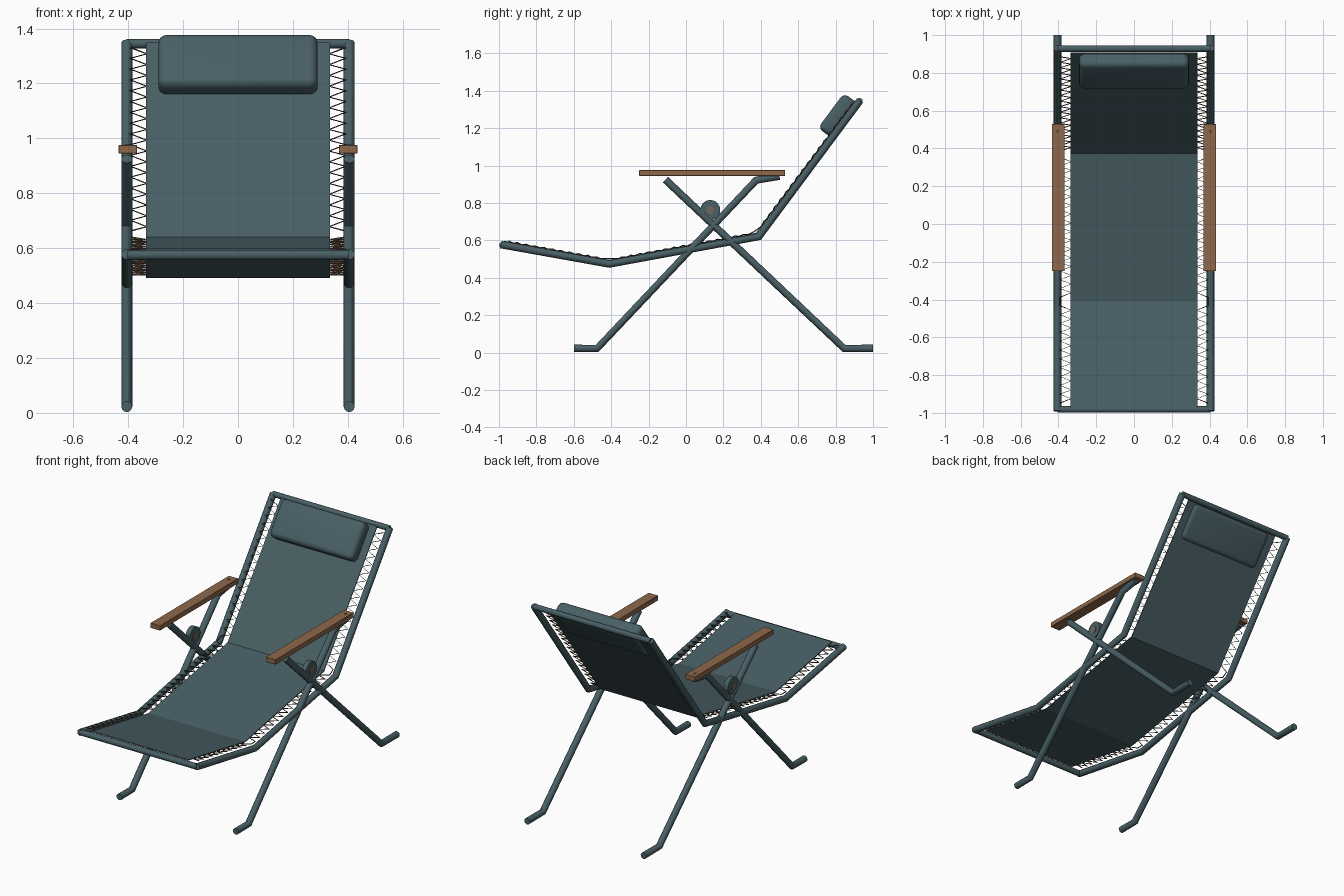
import bpy, bmesh, math
from mathutils import Vector, Matrix

cube = bpy.data.objects.get("Cube")
if cube:
    bpy.data.objects.remove(cube, do_unlink=True)


def material(name, rgb):
    m = bpy.data.materials.new(name)
    m.use_nodes = True
    m.diffuse_color = (*rgb, 1)
    m.node_tree.nodes["Principled BSDF"].inputs["Base Color"].default_value = (*rgb, 1)
    return m


TEAL = material("dark teal", (0.065, 0.115, 0.13))
WOOD = material("warm wood", (0.27, 0.14, 0.07))
CORD = material("brown cord", (0.10, 0.065, 0.04))
METAL = material("bronze metal", (0.17, 0.13, 0.10))

SIDE_X = 0.405
FABRIC_X = 0.335
TUBE = 0.02


def finish(obj, mat, smooth=True):
    obj.data.materials.clear()
    obj.data.materials.append(mat)
    bpy.ops.object.select_all(action='DESELECT')
    obj.select_set(True)
    bpy.context.view_layer.objects.active = obj
    if smooth:
        bpy.ops.object.shade_smooth_by_angle(angle=math.radians(40))
    return obj


def tube(name, points, radius, mat, resolution=4):
    """Round tube along a polyline, converted to a mesh."""
    curve = bpy.data.curves.new(name, 'CURVE')
    curve.dimensions = '3D'
    curve.bevel_depth = radius
    curve.bevel_resolution = resolution
    curve.use_fill_caps = True
    spline = curve.splines.new('POLY')
    spline.points.add(len(points) - 1)
    for p, co in zip(spline.points, points):
        p.co = (*co, 1)
    obj = bpy.data.objects.new(name, curve)
    bpy.context.collection.objects.link(obj)
    bpy.ops.object.select_all(action='DESELECT')
    obj.select_set(True)
    bpy.context.view_layer.objects.active = obj
    bpy.ops.object.convert(target='MESH')
    return finish(bpy.context.object, mat)


def box(name, center, size, mat, bevel, segments, tilt=0):
    """Bevelled box, tilted about the x axis."""
    bm = bmesh.new()
    bmesh.ops.create_cube(bm, size=1, matrix=Matrix.Diagonal((*size, 1)))
    bmesh.ops.bevel(bm, geom=bm.edges[:], offset=bevel, segments=segments,
                    profile=0.5, affect='EDGES')
    mesh = bpy.data.meshes.new(name)
    bm.to_mesh(mesh)
    bm.free()
    obj = bpy.data.objects.new(name, mesh)
    bpy.context.collection.objects.link(obj)
    obj.location = center
    obj.rotation_euler.x = tilt
    return finish(obj, mat)


def disc(name, center, radius, depth, mat, axis='X'):
    turn = (0, math.pi / 2, 0) if axis == 'X' else (0, 0, 0)
    bpy.ops.mesh.primitive_cylinder_add(vertices=32, radius=radius, depth=depth,
                                        location=center, rotation=turn)
    bpy.context.object.name = name
    return finish(bpy.context.object, mat)


# Side profiles as (y, z)
FRAME = [(-0.99, 0.578), (-0.41, 0.474), (0.39, 0.62), (0.93, 1.348)]
FABRIC = [(-0.972, 0.595), (-0.41, 0.494), (0.376, 0.639), (0.905, 1.347)]
FRONT_LEG = [(-0.60, 0.023), (-0.475, 0.023), (0.375, 0.922), (0.50, 0.944)]
REAR_LEG = [(1.0, 0.023), (0.845, 0.023), (-0.11, 0.925)]


def lacing(side):
    """Zigzag cord between the fabric edge and the side rail."""
    pitch, points = 0.024, []
    for a, b in zip(FABRIC, FABRIC[1:]):
        a, b = Vector(a), Vector(b)
        along = (b - a).normalized()
        normal = Vector((-along.y, along.x))
        count = 2 * round((b - a).length / pitch / 2)
        for i in range(1, count):
            outer = i % 2
            p = a.lerp(b, i / count) + normal * (0.006 if outer else 0)
            points.append((side * (0.392 if outer else FABRIC_X - 0.003), p.x, p.y))
    return points


# Rails, legs, pivots and armrests on both sides
for side, label in ((1, "left"), (-1, "right")):
    x = side * SIDE_X
    for part, path in (("side_rail", FRAME), ("front_leg", FRONT_LEG), ("rear_leg", REAR_LEG)):
        tube(f"{label}_{part}", [(x, y, z) for y, z in path], TUBE, TEAL)
    tube(f"{label}_lacing", lacing(side), 0.003, CORD, 1)
    disc(f"{label}_pivot_plate", (x, 0.13, 0.763), 0.053, 0.03, TEAL)
    disc(f"{label}_pivot_bolt", (x, 0.13, 0.763), 0.021, 0.038, METAL)
    box(f"{label}_armrest", (side * 0.401, 0.14, 0.96), (0.068, 0.78, 0.031), WOOD, 0.002, 1)
    disc(f"{label}_armrest_screw", (x, 0.49, 0.976), 0.008, 0.003, CORD, 'Z')

# Cross bars at the foot and head ends
tube("foot_bar", [(-SIDE_X, -0.981, 0.575), (SIDE_X, -0.981, 0.575)], 0.018, TEAL)
tube("head_bar", [(-SIDE_X, 0.928, 1.345), (SIDE_X, 0.928, 1.345)], 0.017, TEAL)

# Sling fabric, folded at the knee and the hip
bm = bmesh.new()
rows = [[bm.verts.new((sx * FABRIC_X, y, z)) for sx in (-1, 1)] for y, z in FABRIC]
for (a, b), (c, d) in zip(rows, rows[1:]):
    bm.faces.new((a, b, d, c))
mesh = bpy.data.meshes.new("sling_fabric")
bm.to_mesh(mesh)
bm.free()
sling = bpy.data.objects.new("sling_fabric", mesh)
bpy.context.collection.objects.link(sling)
solid = sling.modifiers.new("thickness", 'SOLIDIFY')
solid.thickness = 0.006
solid.offset = 0
finish(sling, TEAL, smooth=False)

# Head cushion lying on the backrest
back_tilt = math.atan2(FRAME[3][1] - FRAME[2][1], FRAME[3][0] - FRAME[2][0])
box("head_cushion", (0, 0.811, 1.268), (0.58, 0.232, 0.09), TEAL, 0.03, 5, back_tilt)
